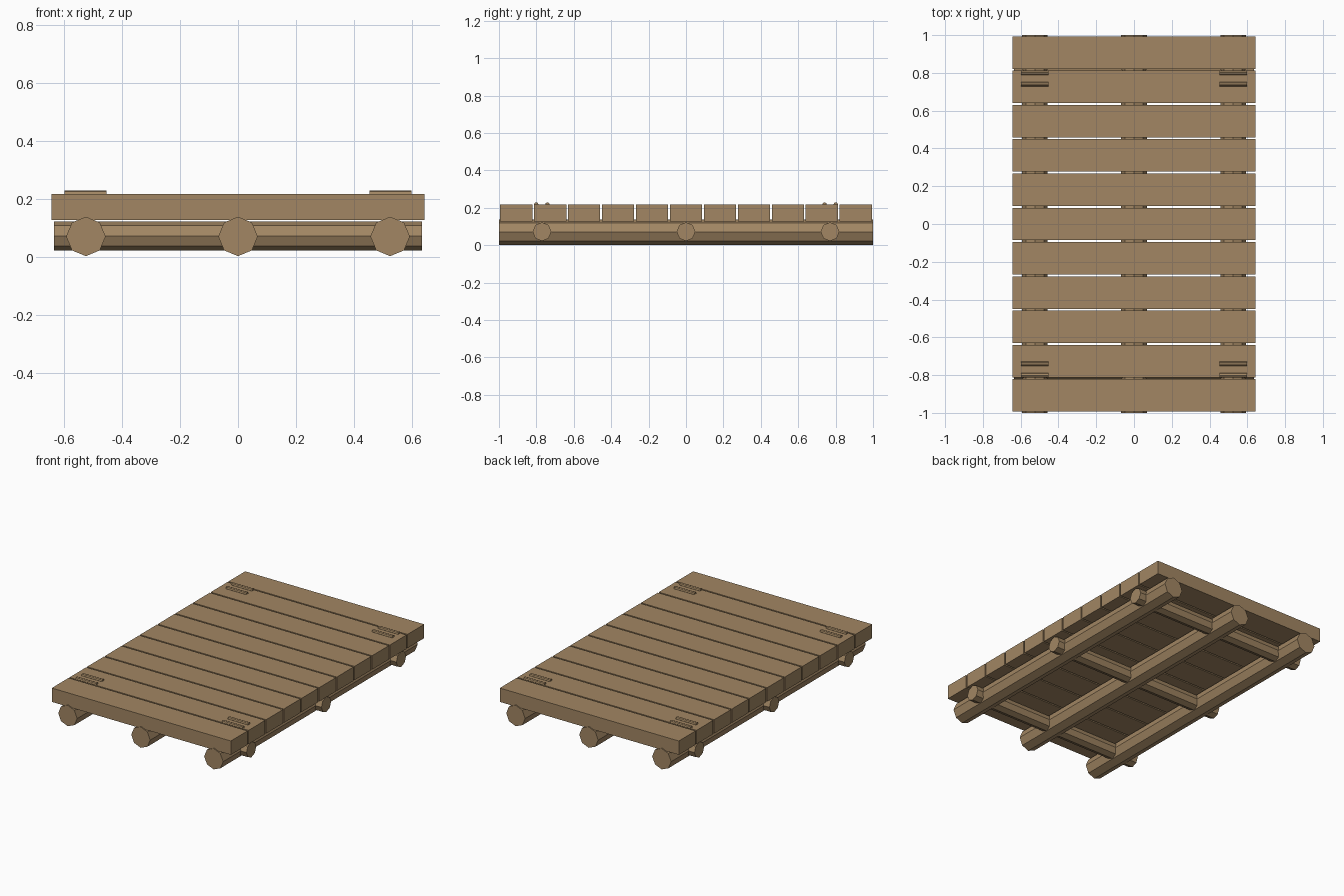
import bpy
import bmesh
from math import radians
from mathutils import Matrix

cube = bpy.data.objects.get("Cube")
if cube:
    bpy.data.objects.remove(cube, do_unlink=True)

# One weathered timber colour for every part
wood = bpy.data.materials.new("brown_wood")
wood.use_nodes = True
COLOUR = (0.36, 0.24, 0.125, 1)
wood.diffuse_color = COLOUR
bsdf = wood.node_tree.nodes["Principled BSDF"]
bsdf.inputs["Base Color"].default_value = COLOUR
bsdf.inputs["Roughness"].default_value = 0.9


def finish(name, bm, location):
    mesh = bpy.data.meshes.new(name)
    bm.to_mesh(mesh)
    bm.free()
    mesh.materials.append(wood)
    obj = bpy.data.objects.new(name, mesh)
    obj.location = location
    bpy.context.collection.objects.link(obj)
    return obj


def box(name, size, location):
    bm = bmesh.new()
    bmesh.ops.create_cube(bm, size=1, matrix=Matrix.Diagonal((*size, 1)))
    return finish(name, bm, location)


def log(name, radius, length, axis, location):
    """Eight-sided log with a corner at the bottom, lying along x or y."""
    turn = Matrix.Rotation(radians(90), 4, "Y" if axis == "x" else "X")
    bm = bmesh.new()
    bmesh.ops.create_cone(bm, cap_ends=True, segments=8, radius1=radius,
                          radius2=radius, depth=length, matrix=turn)
    return finish(name, bm, location)


# Deck planks
PLANKS = 11
for i in range(PLANKS):
    y = (i - PLANKS // 2) * 0.1815
    box(f"deck_plank_{i + 1}", (1.288, 0.172, 0.09), (0, y, 0.171))

# Long runner logs
for side, x in (("right", -0.525), ("middle", 0), ("left", 0.525)):
    log(f"runner_log_{side}", 0.068, 2, "y", (x, 0, 0.07))

# Cross logs
for place, y in (("front", -0.77), ("middle", 0), ("back", 0.77)):
    log(f"cross_log_{place}", 0.05, 1.27, "x", (0, y, 0.072))

# Paired lashings near the deck corners
for side, x in (("right", -0.526), ("left", 0.526)):
    for end, sign in (("front", -1), ("back", 1)):
        for part, y in (("inner", 0.741), ("outer", 0.801)):
            log(f"lashing_{end}_{side}_{part}", 0.012, 0.146, "x",
                (x, sign * y, 0.217))
